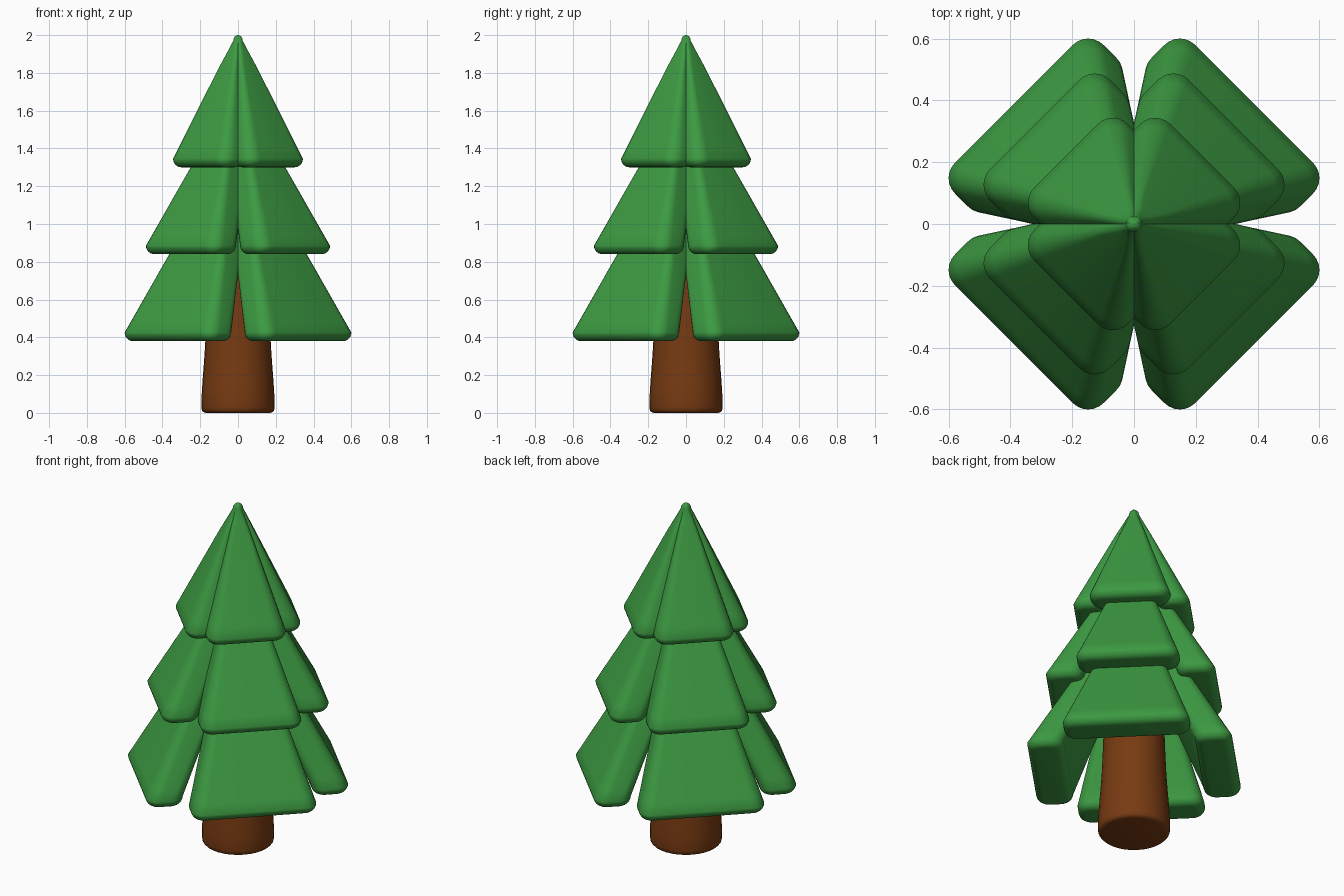
import bpy, bmesh, math

if "Cube" in bpy.data.objects:
    bpy.data.objects.remove(bpy.data.objects["Cube"])


def material(name, rgb):
    m = bpy.data.materials.new(name)
    m.diffuse_color = (*rgb, 1)
    m.use_nodes = True
    m.node_tree.nodes["Principled BSDF"].inputs["Base Color"].default_value = m.diffuse_color
    return m


green = material("leaf green", (0.045, 0.32, 0.054))
brown = material("bark brown", (0.185, 0.043, 0.006))


def loft(name, rings, mat):
    """Skin a stack of closed rings and cap both ends."""
    bm = bmesh.new()
    loops = [[bm.verts.new(p) for p in ring] for ring in rings]
    for a, b in zip(loops, loops[1:]):
        for i in range(len(a)):
            j = (i + 1) % len(a)
            bm.faces.new((a[i], a[j], b[j], b[i]))
    bm.faces.new(loops[0][::-1])
    bm.faces.new(loops[-1])
    bmesh.ops.recalc_face_normals(bm, faces=bm.faces)
    me = bpy.data.meshes.new(name)
    bm.to_mesh(me)
    bm.free()
    me.materials.append(mat)
    ob = bpy.data.objects.new(name, me)
    bpy.context.collection.objects.link(ob)
    bpy.ops.object.select_all(action='DESELECT')
    ob.select_set(True)
    bpy.context.view_layer.objects.active = ob
    bpy.ops.object.shade_smooth_by_angle(angle=math.radians(50))
    return ob


def rounded_rect(n0, n1, t, r, z, turn):
    """Rounded rectangle, n outward and t sideways, turned about the z axis."""
    r = min(r, (n1 - n0) * 0.49, t * 0.98)
    pts = []
    for k, (cn, ct) in enumerate([(n1 - r, t - r), (n0 + r, t - r),
                                  (n0 + r, r - t), (n1 - r, r - t)]):
        for i in range(7):
            a = math.radians(90 * k + 15 * i)
            n, s = cn + r * math.cos(a), ct + r * math.sin(a)
            pts.append((n * math.cos(turn) - s * math.sin(turn),
                        n * math.sin(turn) + s * math.cos(turn), z))
    return pts


# Bough slabs: bottom z, top z, taper apex z, outer n, inner n, half width
tiers = {
    "lower": (0.38, 1.08, 1.48, 0.55, 0.35, 0.34),
    "middle": (0.84, 1.55, 1.74, 0.455, 0.25, 0.275),
    "upper": (1.30, 2.00, 2.03, 0.312, 0.14, 0.215),
}
EDGE = 0.045
for tier, (z0, z1, apex, no, ni, t) in tiers.items():
    for k in range(4):
        turn = math.radians(45 + 90 * k)
        rings = []
        # rounded lower lip
        for i in range(7):
            a = math.radians(15 * i)
            d = EDGE * (1 - math.sin(a))
            z = z0 + EDGE * (1 - math.cos(a))
            rings.append(rounded_rect(ni + d, no - d, t - d, 0.07 - d, z, turn))
        # straight taper, then rounded tip
        zb, zt = z0 + EDGE, z1 - 0.03
        for i in range(1, 13):
            z = zb + (zt - zb) * i / 12
            s = (apex - z) / (apex - zb)
            inner = max(ni - 0.45 * (z - zb), -0.5 * no * s)
            rings.append(rounded_rect(inner, no * s, t * s, 0.07 * max(s, 0.3), z, turn))
        for i in range(1, 6):
            a = math.radians(16 * i)
            q = s * math.cos(a)
            rings.append(rounded_rect(inner * math.cos(a), no * q, t * q,
                                      0.07, zt + 0.03 * math.sin(a) / math.sin(math.radians(80)), turn))
        loft(f"{tier}_bough_{k + 1}", rings, green)

# Trunk: flared foot with a small rounded rim
profile = [(0.17, 0), (0.183, 0.004), (0.191, 0.013), (0.194, 0.03), (0.192, 0.1),
           (0.187, 0.18), (0.18, 0.27), (0.174, 0.36), (0.168, 0.5), (0.16, 0.75), (0.13, 1.0)]
loft("trunk", [[(r * math.cos(i * math.pi / 16), r * math.sin(i * math.pi / 16), z)
                for i in range(32)] for r, z in profile], brown)
